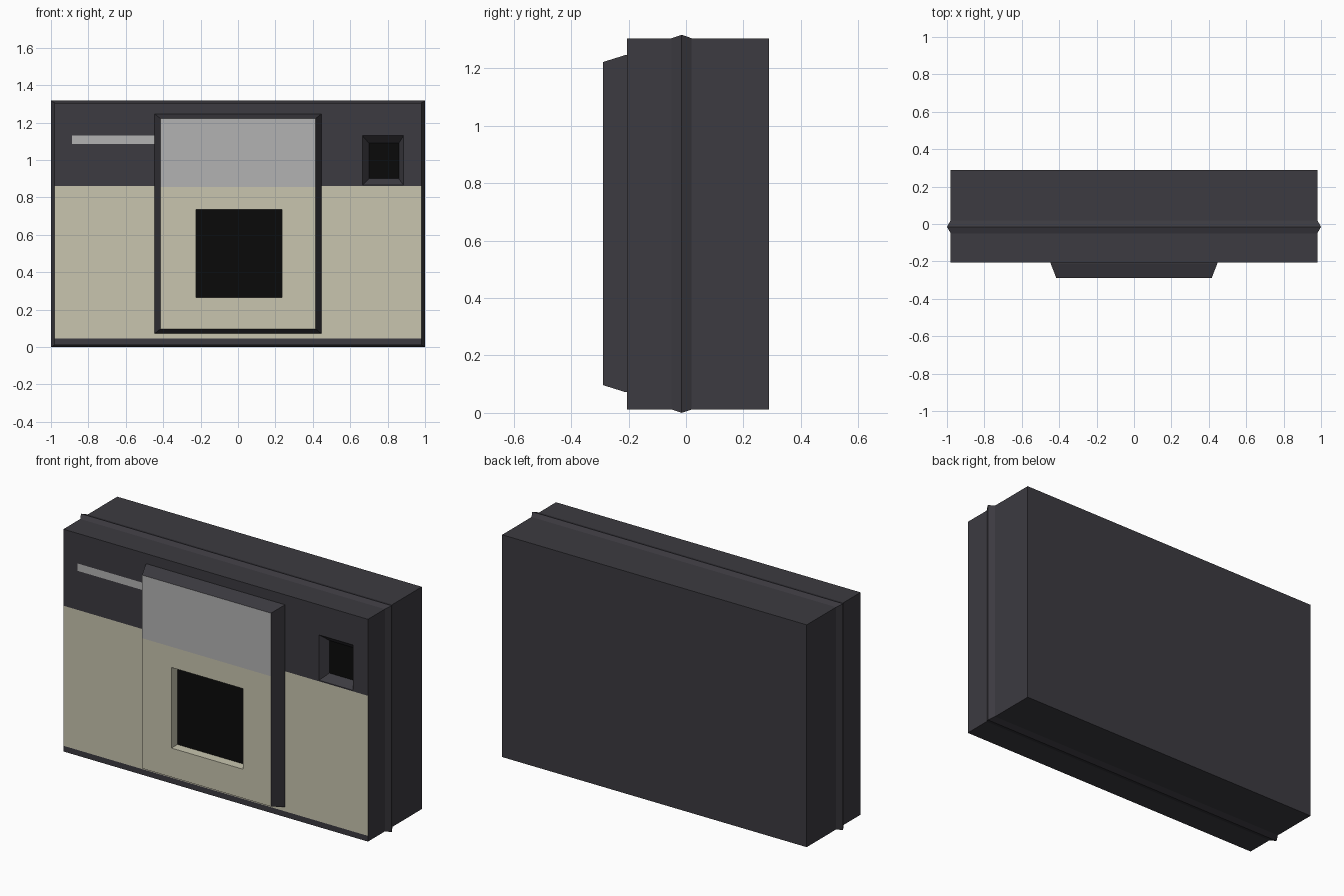
import bpy, bmesh
from mathutils import Vector

if "Cube" in bpy.data.objects:
    bpy.data.objects.remove(bpy.data.objects["Cube"])


def material(name, rgb):
    m = bpy.data.materials.new(name)
    m.diffuse_color = (*rgb, 1)
    m.use_nodes = True
    m.node_tree.nodes["Principled BSDF"].inputs["Base Color"].default_value = m.diffuse_color
    return m


MATS = [material("charcoal", (0.045, 0.043, 0.052)), material("cream", (0.58, 0.56, 0.43)),
        material("silver", (0.45, 0.45, 0.45)), material("black", (0.003, 0.003, 0.003))]
CHARCOAL, CREAM, SILVER, BLACK = range(4)


def loft(sections):
    """Closed solid through rectangles given as (y, half width, bottom, top)."""
    bm = bmesh.new()
    rings = [[bm.verts.new((x, y, z)) for x, z in ((-w, a), (w, a), (w, b), (-w, b))]
             for y, w, a, b in sections]
    for r, s in zip(rings, rings[1:]):
        for i in range(4):
            j = (i + 1) % 4
            bm.faces.new((r[i], r[j], s[j], s[i]))
    bm.faces.new(rings[0])
    bm.faces.new(rings[-1])
    bmesh.ops.recalc_face_normals(bm, faces=bm.faces[:])
    return bm


def cut(bm, axis, values):
    for v in values:
        co, no = Vector(), Vector()
        co[axis], no[axis] = v, 1
        geom = bm.verts[:] + bm.edges[:] + bm.faces[:]
        bmesh.ops.bisect_plane(bm, geom=geom, plane_co=co, plane_no=no, dist=1e-5)


def front_faces(bm, y, x0, x1, z0, z1):
    found = []
    for f in bm.faces:
        c = f.calc_center_median()
        if abs(c.y - y) < 1e-3 and x0 < c.x < x1 and z0 < c.z < z1:
            found.append(f)
    return found


def paint(faces, index):
    for f in faces:
        f.material_index = index


def recess(bm, y, outer, inner, depth):
    """Sink the front patch 'outer' to a black floor of size 'inner'."""
    faces = front_faces(bm, y, *outer)
    bmesh.ops.dissolve_faces(bm, faces=faces)
    face = front_faces(bm, y, *outer)[0]
    floor = bmesh.ops.extrude_discrete_faces(bm, faces=[face])["faces"][0]
    for v in floor.verts:
        tx = (v.co.x - outer[0]) / (outer[1] - outer[0])
        tz = (v.co.z - outer[2]) / (outer[3] - outer[2])
        v.co = (inner[0] + tx * (inner[1] - inner[0]), y + depth,
                inner[2] + tz * (inner[3] - inner[2]))
    floor.material_index = BLACK


def finish(bm, name):
    me = bpy.data.meshes.new(name)
    bm.to_mesh(me)
    bm.free()
    for m in MATS:
        me.materials.append(m)
    ob = bpy.data.objects.new(name, me)
    bpy.context.collection.objects.link(ob)


# Body: a box with a raised seam around its middle
FRONT = -0.205
side = (0.98, 0.012, 1.305)
body = loft([(FRONT, *side), (-0.05, *side), (-0.015, 1.0, 0.0, 1.317),
             (0.02, *side), (0.29, *side)])
cut(body, 2, (0.045, 0.86, 0.866, 1.087, 1.13))
cut(body, 0, (-0.888, -0.43, 0.665, 0.885))
paint(front_faces(body, FRONT, -1, 1, 0.045, 0.86), CREAM)
# Silver strip beside the panel
paint(front_faces(body, FRONT, -0.888, -0.43, 1.087, 1.13), SILVER)
# Small window with sloping sides
recess(body, FRONT, (0.665, 0.885, 0.866, 1.13), (0.70, 0.86, 0.90, 1.09), 0.045)
finish(body, "body")

# Front panel with bevelled edges and a square opening
FACE = -0.29
panel = loft([(FACE, 0.415, 0.097, 1.222), (-0.21, 0.446, 0.072, 1.247),
              (FRONT, 0.446, 0.072, 1.247)])
window = (-0.225, 0.234, 0.266, 0.735)
cut(panel, 2, (*window[2:], 0.855))
cut(panel, 0, window[:2])
paint(front_faces(panel, FACE, -1, 1, 0, 0.855), CREAM)
paint(front_faces(panel, FACE, -1, 1, 0.855, 2), SILVER)
recess(panel, FACE, window, window, 0.055)
finish(panel, "front_panel")
